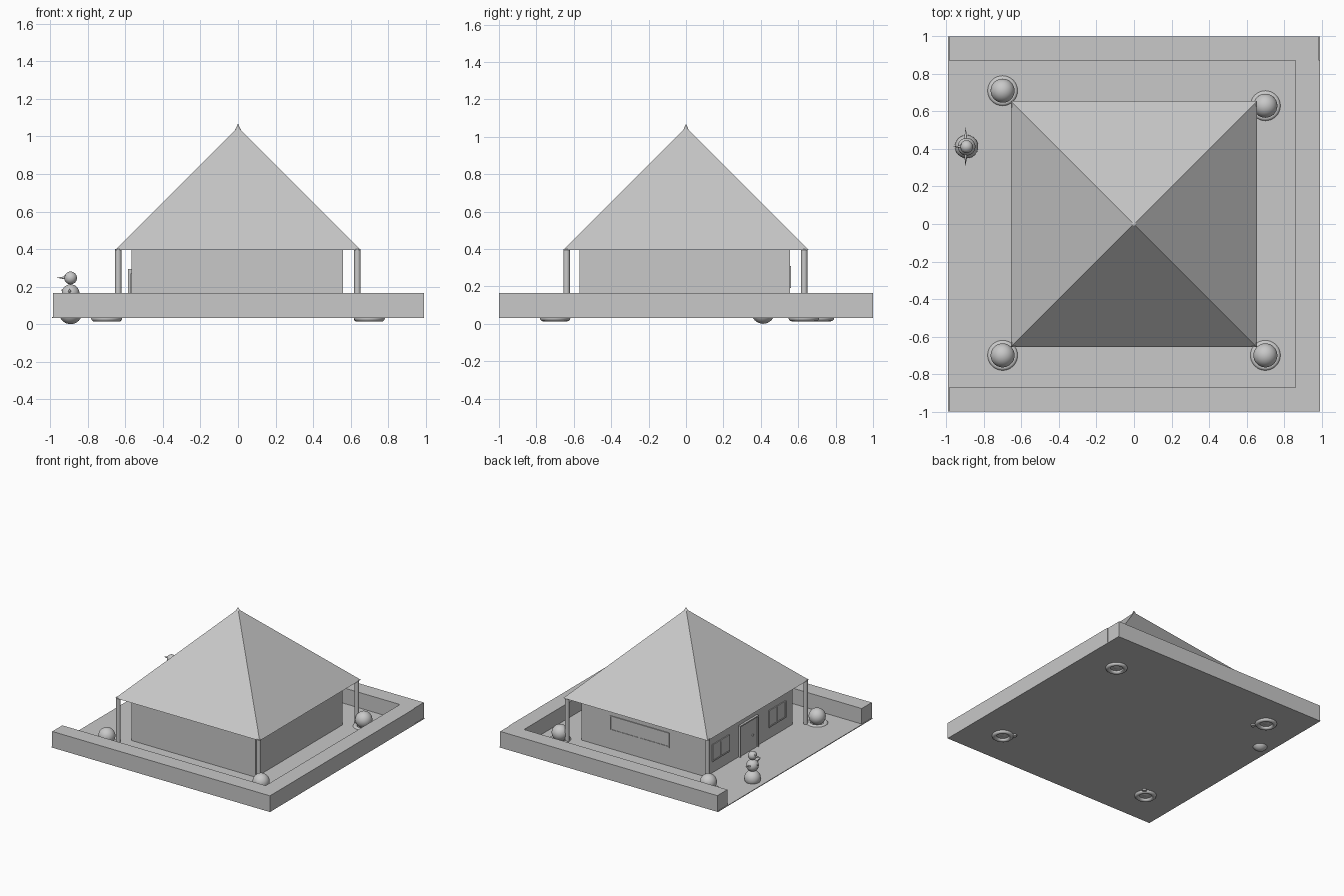
import bpy
from math import pi, radians, sqrt

cube = bpy.data.objects.get("Cube")
if cube:
    bpy.data.objects.remove(cube, do_unlink=True)

grey = bpy.data.materials.new("plain grey")
grey.use_nodes = True
tone = (0.58, 0.58, 0.58, 1)
grey.diffuse_color = tone
next(n for n in grey.node_tree.nodes if n.type == 'BSDF_PRINCIPLED').inputs["Base Color"].default_value = tone


def finish(name, smooth=False):
    ob = bpy.context.object
    ob.name = name
    ob.data.materials.append(grey)
    if smooth:
        bpy.ops.object.shade_smooth_by_angle(angle=radians(40))
    return ob


def box(name, low, high):
    mid = [(a + b) / 2 for a, b in zip(low, high)]
    bpy.ops.mesh.primitive_cube_add(size=1, location=mid)
    ob = bpy.context.object
    ob.scale = [b - a for a, b in zip(low, high)]
    bpy.ops.object.transform_apply(location=False, rotation=False, scale=True)
    return finish(name)


def ball(name, centre, radius):
    bpy.ops.mesh.primitive_uv_sphere_add(segments=32, ring_count=16, radius=radius, location=centre)
    return finish(name, True)


def cone(name, centre, radius, depth, turn=(0, 0, 0), sides=16, tip=0):
    bpy.ops.mesh.primitive_cone_add(vertices=sides, radius1=radius, radius2=tip, depth=depth,
                                    location=centre, rotation=turn)
    return finish(name, sides > 4)


# Plot, with walls on three sides and the west side open
base = 0.034
box("ground", (-0.99, -1, base - 0.002), (0.99, 1, base + 0.004))
box("front_wall", (-0.985, -1, base), (0.99, -0.87, 0.165))
box("back_wall", (-0.985, 0.87, base), (0.985, 1, 0.165))
box("side_wall", (0.86, -0.87, base), (0.99, 0.87, 0.165))

# House body, square roof, finial and corner posts
box("house_body", (-0.567, -0.57, base), (0.56, 0.555, 0.405))
eave, half = 0.395, 0.655
cone("roof", (0, 0, eave + half / 2), half * sqrt(2), half, (0, 0, pi / 4), sides=4)
cone("roof_finial", (0, 0, 1.048), 0.019, 0.04)
for x in (-0.638, 0.636):
    for y in (-0.638, 0.632):
        cone("corner_post", (x, y, 0.21), 0.017, 0.38, tip=0.017)


# Windows: a thin pane with a raised frame and a centre bar
def window(name, along_x, face, start, end, low, high):
    def part(label, a, b, c, d, out):
        if along_x:
            box(label, (a, face, c), (b, face + out, d))
        else:
            box(label, (face - out, a, c), (face, b, d))
    rim = 0.01
    part(name + "_pane", start, end, low, high, 0.003)
    for a in (start, (start + end - rim) / 2, end - rim):
        part(name + "_upright", a, a + rim, low, high, 0.007)
    for c in (low, high - rim):
        part(name + "_rail", start, end, c, c + rim, 0.007)


west, north = -0.567, 0.555
window("left_window", False, west, 0.25, 0.47, 0.13, 0.27)
window("right_window", False, west, -0.48, -0.26, 0.13, 0.27)
window("back_window", True, north, -0.24, 0.30, 0.19, 0.31)

# Door with frame and knob
box("door", (west - 0.008, -0.10, base), (west, 0.12, 0.285))
for y in (-0.11, 0.12):
    box("door_jamb", (west - 0.018, y, base), (west, y + 0.01, 0.295))
box("door_lintel", (west - 0.018, -0.11, 0.285), (west, 0.13, 0.295))
ball("door_knob", (west - 0.012, -0.04, 0.155), 0.008)

# Round shrubs in ring planters
for x, y in ((-0.7, 0.71), (0.7, 0.63), (0.7, -0.7), (-0.7, -0.7)):
    ball("shrub", (x, y, 0.092), 0.064)
    bpy.ops.mesh.primitive_torus_add(major_radius=0.064, minor_radius=0.018, major_segments=32,
                                     minor_segments=12, location=(x, y, base - 0.003))
    finish("planter_ring", True)

# Snowman facing west
sx, sy = -0.892, 0.412
for label, z, r in (("base", 0.062, 0.062), ("chest", 0.165, 0.047), ("head", 0.246, 0.034)):
    ball("snowman_" + label, (sx, sy, z), r)
cone("snowman_nose", (sx - 0.049, sy, 0.247), 0.009, 0.046, (0, -pi / 2, 0))
for side in (-1, 1):
    cone("snowman_arm", (sx - 0.005, sy + side * 0.07, 0.182), 0.009, 0.075,
         (-side * radians(75), 0, 0))
    ball("snowman_eye", (sx - 0.029, sy + side * 0.012, 0.259), 0.004)
for z in (0.15, 0.18):
    ball("snowman_button", (sx - 0.045, sy, z), 0.004)
